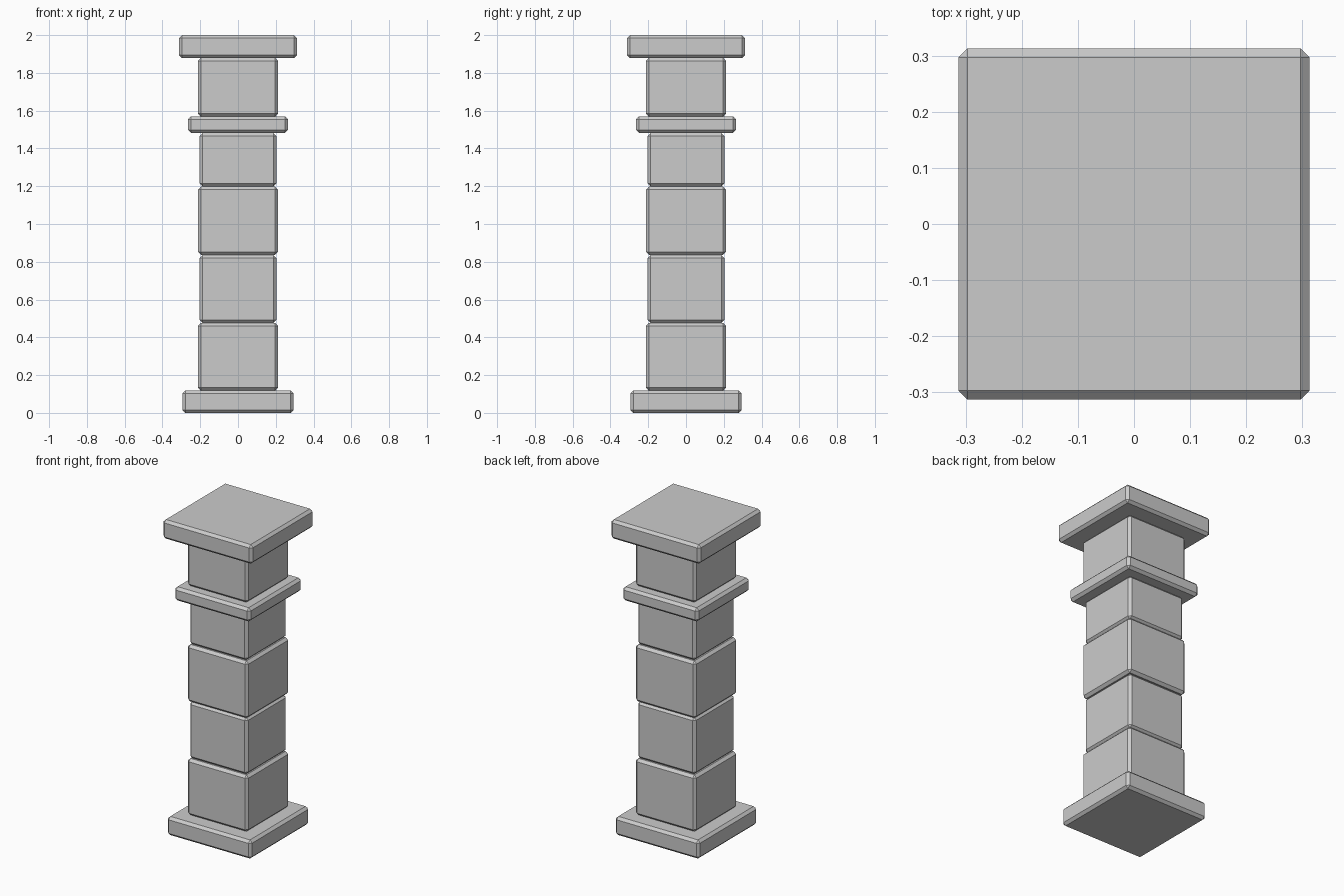
import bpy, bmesh

if "Cube" in bpy.data.objects:
    bpy.data.objects.remove(bpy.data.objects["Cube"])

BEVEL = 0.016


def slab(name, half, z0, z1):
    """Square stone block with chamfered edges."""
    bm = bmesh.new()
    bmesh.ops.create_cube(bm, size=1)
    for v in bm.verts:
        v.co.x *= 2 * half
        v.co.y *= 2 * half
        v.co.z = z0 if v.co.z < 0 else z1
    bmesh.ops.bevel(bm, geom=bm.edges[:], offset=BEVEL, segments=1,
                    profile=0.5, affect='EDGES')
    mesh = bpy.data.meshes.new(name)
    bm.to_mesh(mesh)
    bm.free()
    obj = bpy.data.objects.new(name, mesh)
    bpy.context.collection.objects.link(obj)


# Stack from the ground up: name, half width, top height
parts = [
    ("base_plinth", 0.295, 0.118),
    ("shaft_block_1", 0.212, 0.476),
    ("shaft_block_2", 0.203, 0.836),
    ("shaft_block_3", 0.212, 1.198),
    ("shaft_block_4", 0.203, 1.482),
    ("collar", 0.265, 1.569),
    ("neck_block", 0.212, 1.879),
    ("cap_slab", 0.313, 2.0),
]
z = 0.0
for name, half, top in parts:
    slab(name, half, z, top)
    z = top
